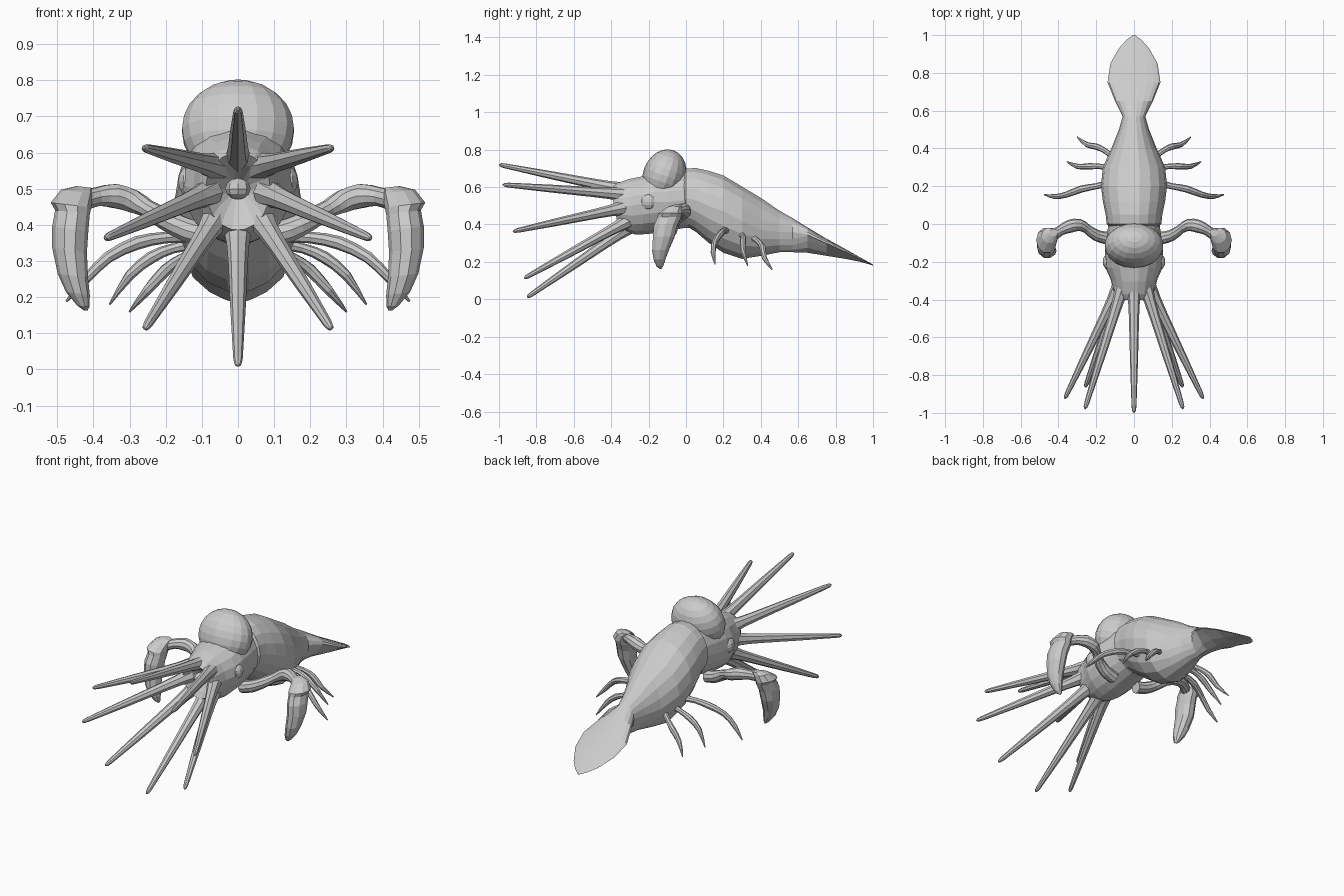
import bpy, bmesh, math
from mathutils import Vector


def make(name, rings):
    """Skin a list of equal-length point rings and cap both ends."""
    bm = bmesh.new()
    vr = [[bm.verts.new(p) for p in r] for r in rings]
    n = len(vr[0])
    for a, b in zip(vr, vr[1:]):
        for i in range(n):
            j = (i + 1) % n
            bm.faces.new((a[i], a[j], b[j], b[i]))
    bm.faces.new(vr[0][::-1])
    bm.faces.new(vr[-1])
    bmesh.ops.recalc_face_normals(bm, faces=bm.faces)
    me = bpy.data.meshes.new(name)
    bm.to_mesh(me)
    bm.free()
    ob = bpy.data.objects.new(name, me)
    bpy.context.collection.objects.link(ob)
    return ob


def body(name, stations, n=18, keel=None):
    """Stations: y, z of widest line, top, bottom, half width, lean."""
    rings = []
    for y, mid, top, bot, hw, lean in stations:
        r = []
        for i in range(n):
            a = 2 * math.pi * i / n
            s = math.sin(a)
            if s >= 0:
                z = mid + (top - mid) * s
            else:
                p = 2.5 if keel and y > keel else 1
                z = mid - (mid - bot) * abs(s) ** p
            r.append((hw * math.cos(a), y + lean * (z - mid), z))
        rings.append(r)
    return make(name, rings)


def tube(name, pts, radii, n=8, smooth=3):
    """Tapered limb along a smoothed path."""
    P = [Vector(p) for p in pts]
    path, rad = [], []
    for i in range(len(P) - 1):
        p0, p1, p2, p3 = P[max(i - 1, 0)], P[i], P[i + 1], P[min(i + 2, len(P) - 1)]
        for k in range(smooth):
            t = k / smooth
            path.append(0.5 * (2 * p1 + (p2 - p0) * t + (2 * p0 - 5 * p1 + 4 * p2 - p3) * t * t
                               + (3 * p1 - p0 - 3 * p2 + p3) * t ** 3))
            rad.append(radii[i] * (1 - t) + radii[i + 1] * t)
    path.append(P[-1])
    rad.append(radii[-1])
    rings = []
    for i, c in enumerate(path):
        d = (path[min(i + 1, len(path) - 1)] - path[max(i - 1, 0)]).normalized()
        up = Vector((0, 0, 1)) if abs(d.z) < 0.9 else Vector((0, 1, 0))
        u = d.cross(up).normalized()
        v = u.cross(d)
        rings.append([c + rad[i] * (u * math.cos(2 * math.pi * k / n) + v * math.sin(2 * math.pi * k / n))
                      for k in range(n)])
    return make(name, rings)


def ball(name, loc, size, rot=0, seg=18, rng=12):
    bpy.ops.mesh.primitive_uv_sphere_add(segments=seg, ring_count=rng, radius=1,
                                         location=loc, rotation=(rot, 0, 0))
    ob = bpy.context.object
    ob.name = name
    ob.scale = size
    return ob


# Mantle tapering into the flat tail fin
body("mantle_and_tail", [
    (-.03, .54, .66, .42, .11, 0), (0, .54, .70, .39, .145, 0), (.05, .53, .705, .36, .15, 0),
    (.12, .50, .69, .30, .165, 0), (.2, .47, .665, .245, .175, 0), (.3, .42, .605, .213, .165, 0),
    (.4, .37, .545, .23, .12, 0), (.5, .36, .475, .25, .08, 0), (.57, .36, .435, .25, .06, 0),
    (.65, .345, .385, .245, .10, 0), (.75, .30, .325, .23, .14, 0), (.85, .255, .27, .215, .125, 0),
    (.93, .215, .225, .20, .08, 0), (.975, .195, .20, .188, .04, 0), (1, .183, .186, .18, .005, 0)],
    keel=.6)

# Head with a hollow mouth at the front
body("head", [
    (-.31, .50, .53, .47, .03, 0), (-.36, .50, .57, .42, .07, -.2), (-.385, .50, .60, .385, .09, -.2),
    (-.35, .50, .62, .36, .11, -.2), (-.29, .50, .645, .345, .125, -.1), (-.23, .51, .66, .345, .152, 0),
    (-.17, .52, .68, .35, .155, 0), (-.09, .52, .69, .365, .148, 0), (0, .53, .69, .38, .135, 0),
    (.08, .53, .66, .38, .12, 0)])

# Bulbous crown, eyes and beak
ball("head_dome", (0, -.115, .662), (.157, .115, .143), -.35)
for s in (1, -1):
    ball("eye", (s * .13, -.2, .52), (.037, .045, .045), 0, 10, 8)
ball("beak", (0, -.345, .50), (.035, .04, .03), 0, 8, 6)

# Tentacles fanning out from the mouth ring: base and tip of one side
arms = [((0, -.33, .585), (0, -1, .72)), ((.06, -.33, .56), (.26, -.98, .613)),
        ((.078, -.33, .49), (.367, -.925, .363)), ((.06, -.31, .42), (.258, -.865, .112)),
        ((0, -.30, .39), (0, -.85, .01))]
for a, b in arms:
    for s in ((1, -1) if a[0] else (1,)):
        A, B = Vector((s * a[0], a[1], a[2])), Vector((s * b[0], b[1], b[2]))
        fr = (0, .12, .25, .6, .95, .985, 1)
        tube("tentacle", [A.lerp(B, f) for f in fr], (.04, .031, .027, .021, .013, .010, .003), 8, 1)

# Claw arms, claws and walking legs on both sides
legs = [
    [(.12, .22, .37), (.2, .2, .365), (.28, .185, .35), (.36, .155, .31), (.42, .145, .25), (.475, .155, .188)],
    [(.11, .29, .35), (.18, .305, .335), (.24, .305, .31), (.3, .305, .26), (.355, .33, .18)],
    [(.09, .34, .34), (.15, .385, .31), (.2, .41, .275), (.25, .42, .22), (.3, .46, .16)]]
claw = [(.425, -.045, .505, .022, .02), (.445, -.06, .492, .045, .042), (.462, -.085, .455, .056, .068),
        (.458, -.09, .435, .048, .066), (.464, -.11, .39, .05, .066), (.466, -.12, .33, .048, .06),
        (.457, -.137, .26, .042, .046), (.443, -.142, .21, .033, .032), (.428, -.14, .175, .017, .018),
        (.422, -.136, .163, .005, .005)]
for s in (1, -1):
    tube("claw_arm", [(s * x, y, z) for x, y, z in
                      [(.08, -.08, .37), (.14, -.075, .385), (.2, -.06, .415), (.25, -.025, .445),
                       (.29, -.005, .465), (.34, -.012, .48), (.39, -.035, .478), (.44, -.07, .465)]],
         (.035, .034, .03, .025, .033, .035, .027, .03), 10, 2)
    make("claw", [[(s * (x + rx * math.cos(k * math.pi / 5)), y + ry * math.sin(k * math.pi / 5),
                    z + .12 * rx * math.cos(k * math.pi / 5))
                   for k in range(10)] for x, y, z, rx, ry in claw])
    for pts in legs:
        r = (.02, .016, .019, .016, .013, .003) if len(pts) == 6 else (.018, .014, .017, .014, .003)
        tube("walking_leg", [(s * x, y, z) for x, y, z in pts], r, 8, 2)
